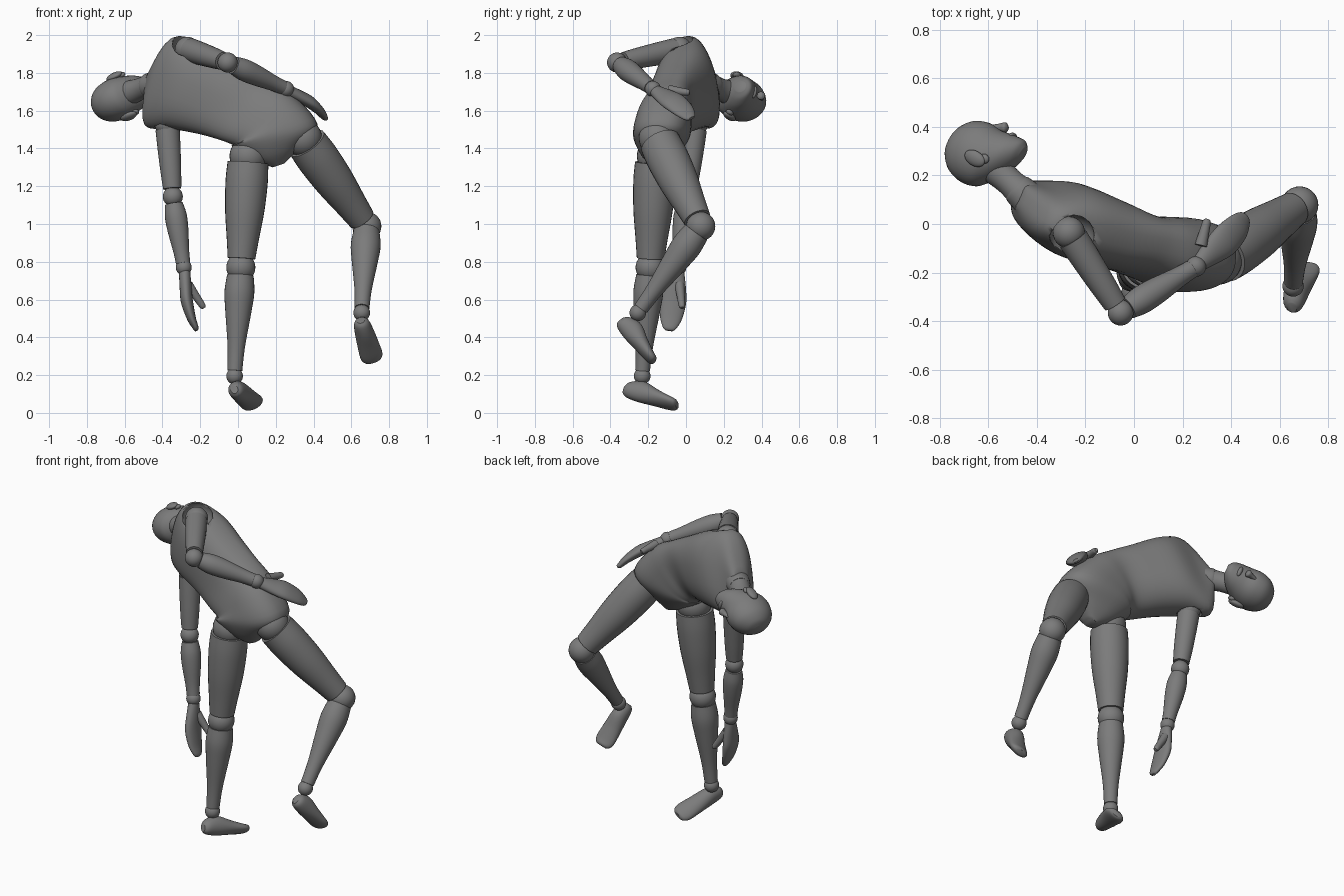
import bpy, bmesh, math
from mathutils import Vector as V, Matrix

old = bpy.data.objects.get("Cube")
if old:
    bpy.data.objects.remove(old)

grey = bpy.data.materials.new("matte grey")
grey.use_nodes = True
COLOR = (0.2, 0.2, 0.2, 1)
grey.diffuse_color = COLOR
grey.node_tree.nodes["Principled BSDF"].inputs["Base Color"].default_value = COLOR


def finish(name, bm):
    bmesh.ops.recalc_face_normals(bm, faces=bm.faces)
    me = bpy.data.meshes.new(name)
    bm.to_mesh(me)
    bm.free()
    me.materials.append(grey)
    ob = bpy.data.objects.new(name, me)
    bpy.context.collection.objects.link(ob)
    smooth(ob)
    return ob


def smooth(ob):
    bpy.ops.object.select_all(action='DESELECT')
    ob.select_set(True)
    bpy.context.view_layer.objects.active = ob
    bpy.ops.object.shade_smooth_by_angle(angle=math.radians(40))


def spline(p, i, t):
    """Catmull-Rom point between p[i] and p[i + 1]."""
    a, b, c, d = (p[max(0, min(len(p) - 1, i + k))] for k in (-1, 0, 1, 2))
    return (b * 2 + (c - a) * t + (a * 2 - b * 5 + c * 4 - d) * t * t
            + (b * 3 - a - c * 3 + d) * t ** 3) * 0.5


def loft(name, rings, power=2.0, sides=28, steps=5):
    """Skin rings given as (centre, half side vector, half front vector)."""
    cols = [[V(r[k]) for r in rings] for k in range(3)]
    spots = [(i, s / steps) for i in range(len(rings) - 1) for s in range(steps)]
    spots.append((len(rings) - 2, 1.0))
    bm = bmesh.new()
    loops = []
    for i, t in spots:
        c, a, b = (spline(col, i, t) for col in cols)
        loop = []
        for k in range(sides):
            w = math.tau * k / sides
            x, y = (math.copysign(abs(q) ** (2 / power), q) for q in (math.cos(w), math.sin(w)))
            loop.append(bm.verts.new(c + a * x + b * y))
        loops.append(loop)
    for p, q in zip(loops, loops[1:]):
        for k in range(sides):
            j = (k + 1) % sides
            bm.faces.new((p[k], p[j], q[j], q[k]))
    bm.faces.new(loops[0])
    bm.faces.new(loops[-1])
    return finish(name, bm)


def limb(name, a, b, prof, hint=(0, 1, 0.1), power=2.0):
    """Sweep from a to b; prof rows: t, half width, half thickness, offset."""
    a, b, n = V(a), V(b), V(hint)
    d = (b - a).normalized()
    n = (n - d * n.dot(d)).normalized()
    s = n.cross(d)
    rows = [(r + (r[1], 0))[:4] if len(r) == 2 else r for r in prof]
    return loft(name, [(a.lerp(b, t) + n * o, s * w, n * h) for t, w, h, o in rows], power)


def ball(name, c, size, axes=None):
    bm = bmesh.new()
    bmesh.ops.create_uvsphere(bm, u_segments=28, v_segments=16, radius=1)
    rot = Matrix(axes).transposed().to_4x4() if axes else Matrix()
    size = (size,) * 3 if isinstance(size, float) else size
    bmesh.ops.transform(bm, verts=bm.verts, matrix=Matrix.Translation(c) @ rot @ Matrix.Diagonal((*size, 1)))
    return finish(name, bm)


# Torso: bent sideways and twisted from shoulders to hips
torso = loft("torso", [
    ((-0.475, 0.125, 1.735), (-0.01, 0.01, -0.07), (0.02, 0.05, 0)),
    ((-0.41, 0.07, 1.752), (-0.07, 0.05, -0.235), (0.045, 0.09, 0)),
    ((-0.27, 0.02, 1.73), (-0.08, 0.04, -0.225), (0.06, 0.14, 0.01)),
    ((-0.1, -0.04, 1.665), (-0.1, 0.03, -0.185), (0.05, 0.135, 0.02)),
    ((0.03, -0.09, 1.61), (-0.11, 0, -0.165), (0.03, 0.125, 0.02)),
    ((0.13, -0.115, 1.555), (-0.15, 0, -0.14), (0, 0.145, 0.01)),
    ((0.195, -0.13, 1.47), (-0.225, 0, -0.06), (0, 0.15, 0)),
    ((0.215, -0.14, 1.38), (-0.13, 0, -0.045), (0, 0.1, 0)),
    ((0.215, -0.14, 1.31), (-0.03, 0, -0.01), (0, 0.04, 0)),
], power=2.5, sides=40)

# Hollow arm openings
for side, c, r in (("right", (-0.255, -0.05, 1.95), 0.092), ("left", (-0.375, 0.05, 1.48), 0.078)):
    cutter = ball(side + "_armhole_cutter", c, r)
    cutter.hide_render = True
    cutter.hide_viewport = True
    mod = torso.modifiers.new(side + "_armhole", 'BOOLEAN')
    mod.operation = 'DIFFERENCE'
    mod.object = cutter

# Neck
limb("neck_base", (-0.41, 0.08, 1.74), (-0.485, 0.15, 1.73), [(0, 0.075), (0.8, 0.067), (1, 0.06)])
limb("neck", (-0.475, 0.14, 1.73), (-0.585, 0.24, 1.69), [(0, 0.062), (0.4, 0.058), (1, 0.068)])

# Head, in its own frame: up, face and left directions
HEAD = V((-0.63, 0.285, 1.665))
UP, FACE = V((-0.82, 0.43, -0.38)).normalized(), V((0.46, 0.88, 0)).normalized()
LEFT = UP.cross(FACE)


def at(left, face, up):
    return HEAD + LEFT * left + FACE * face + UP * up


skull = [(0.148, 0.02, -0.03, 0.02), (0.133, 0.065, -0.075, 0.06), (0.09, 0.112, -0.118, 0.096),
         (0.03, 0.132, -0.137, 0.112), (-0.03, 0.128, -0.13, 0.11), (-0.07, 0.132, -0.1, 0.1),
         (-0.11, 0.136, -0.05, 0.085), (-0.145, 0.135, 0.005, 0.06), (-0.165, 0.115, 0.05, 0.03)]
loft("head", [(at(0, (f + b) / 2, u), LEFT * w, FACE * ((f - b) / 2)) for u, f, b, w in skull])
limb("nose", at(0, 0.118, 0.02), at(0, 0.15, -0.05),
     [(0, 0.008, 0.01, 0), (0.5, 0.014, 0.016, 0), (0.85, 0.022, 0.022, 0), (1, 0.012, 0.01, 0)], FACE)
ball("lips", at(0, 0.127, -0.088), (0.034, 0.016, 0.014), (LEFT, FACE, UP))
for side, s in (("left", 1), ("right", -1)):
    out = (LEFT * s - FACE * 0.35).normalized()
    along = (UP - out * UP.dot(out)).normalized()
    ball(side + "_ear", at(s * 0.115, -0.025, -0.03), (0.018, 0.032, 0.048), (out, along.cross(out), along))
    ball(side + "_ear_lobe", at(s * 0.107, -0.008, -0.065), (0.014, 0.02, 0.022), (out, along.cross(out), along))

# Arms: shoulder, elbow, wrist, hand tip, thumb start, thumb tip, palm normal, hand half width
ARMS = {
    "left": ((-0.375, 0.05, 1.53), (-0.345, 0.005, 1.145), (-0.287, -0.04, 0.77),
             (-0.222, -0.09, 0.435), (-0.265, -0.035, 0.68), (-0.18, -0.02, 0.555), (-1, 0, -0.1), 0.068),
    "right": ((-0.268, -0.035, 1.925), (-0.055, -0.365, 1.855), (0.255, -0.175, 1.715),
              (0.465, 0.03, 1.56), (0.275, -0.09, 1.71), (0.302, 0.02, 1.695), (0.55, 0, 0.8), 0.068),
}
for side, (sh, el, wr, tip, th0, th1, normal, hw) in ARMS.items():
    sh, el, wr = V(sh), V(el), V(wr)
    ball(side + "_shoulder_joint", sh, 0.066)
    limb(side + "_upper_arm", sh.lerp(el, 0.08), sh.lerp(el, 0.89),
         [(0, 0.064), (0.3, 0.061), (0.7, 0.055), (1, 0.048)])
    ball(side + "_elbow_joint", el, 0.053)
    limb(side + "_forearm", el.lerp(wr, 0.1), el.lerp(wr, 0.94),
         [(0, 0.047), (0.2, 0.058), (0.45, 0.055), (0.8, 0.042), (1, 0.038)])
    ball(side + "_wrist_joint", wr, 0.042)
    limb(side + "_hand", wr.lerp(V(tip), 0.06), tip,
         [(0, 0.034, 0.03, 0), (0.25, 0.055, 0.032, 0.01), (0.5, hw, 0.032, 0.018),
          (0.78, 0.058, 0.024, 0.012), (0.95, 0.036, 0.016, 0), (1, 0.018, 0.008, 0)], normal)
    limb(side + "_thumb", th0, th1, [(0, 0.026), (0.5, 0.021), (0.9, 0.017), (1, 0.009)], normal)

# Legs: hip, knee, ankle, heel, toe, sole normal
LEGS = {
    "left": ((0.055, -0.16, 1.36), (0.015, -0.19, 0.77), (-0.018, -0.232, 0.195),
             (-0.02, -0.325, 0.125), (0.09, -0.045, 0.045), (-0.4, 0.3, 0.85)),
    "right": ((0.345, -0.15, 1.455), (0.682, 0.078, 0.988), (0.655, -0.255, 0.53),
              (0.65, -0.345, 0.49), (0.715, -0.165, 0.275), (-0.2, 0.8, 0.6)),
}
for side, (hip, knee, ankle, heel, toe, normal) in LEGS.items():
    hip, knee, ankle = V(hip), V(knee), V(ankle)
    ball(side + "_hip_joint", hip, 0.1)
    limb(side + "_thigh", hip.lerp(knee, 0.06), hip.lerp(knee, 0.92),
         [(0, 0.108), (0.2, 0.112), (0.5, 0.104), (0.8, 0.085), (1, 0.073)])
    ball(side + "_knee_joint", knee, 0.077)
    limb(side + "_shin", knee.lerp(ankle, 0.07), knee.lerp(ankle, 0.95),
         [(0, 0.07), (0.18, 0.079), (0.4, 0.068), (0.75, 0.046), (1, 0.039)])
    ball(side + "_ankle_joint", ankle, 0.044)
    limb(side + "_foot", heel, toe,
         [(0, 0.02, 0.025, 0), (0.08, 0.04, 0.045, 0.005), (0.3, 0.05, 0.058, 0.012), (0.6, 0.057, 0.042, 0.002),
          (0.85, 0.06, 0.03, -0.005), (0.96, 0.048, 0.024, -0.005), (1, 0.03, 0.014, -0.005)], normal)
